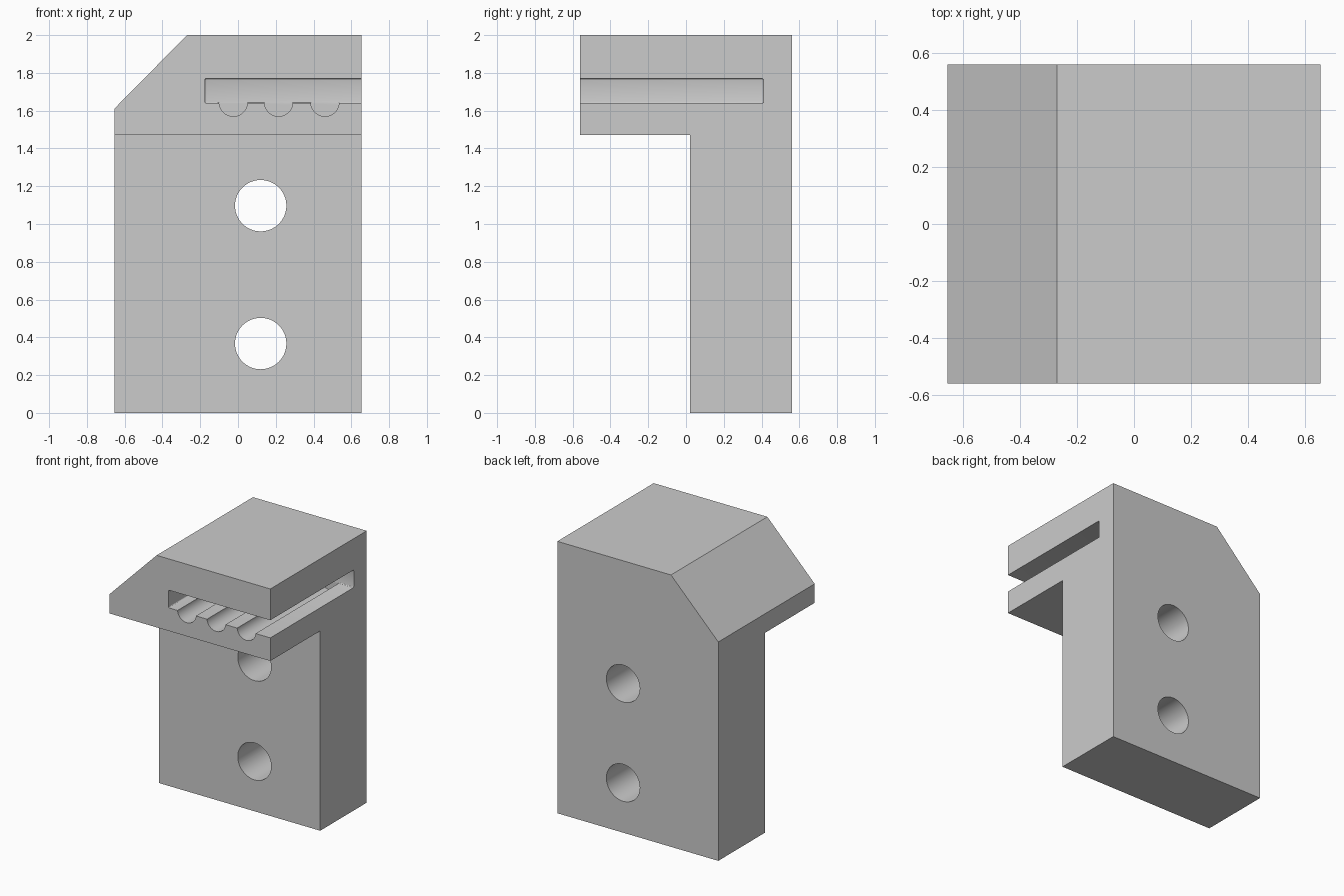
import bpy
import bmesh
from math import pi
from mathutils import Matrix, Vector

cube = bpy.data.objects.get("Cube")
if cube:
    bpy.data.objects.remove(cube, do_unlink=True)

HALF_W, HALF_D, TOP = 0.655, 0.56, 2.0

grey = bpy.data.materials.new("plain grey")
grey.use_nodes = True
colour = (0.6, 0.6, 0.6, 1)
grey.diffuse_color = colour
grey.node_tree.nodes["Principled BSDF"].inputs["Base Color"].default_value = colour


def finish(bm, name):
    bmesh.ops.recalc_face_normals(bm, faces=bm.faces)
    mesh = bpy.data.meshes.new(name)
    bm.to_mesh(mesh)
    bm.free()
    mesh.materials.append(grey)
    obj = bpy.data.objects.new(name, mesh)
    bpy.context.collection.objects.link(obj)
    return obj


def prism(name, outline, y0, y1):
    """Extrude an x-z outline along y."""
    bm = bmesh.new()
    face = bm.faces.new([bm.verts.new((x, y0, z)) for x, z in outline])
    out = bmesh.ops.extrude_face_region(bm, geom=[face])
    verts = [g for g in out["geom"] if isinstance(g, bmesh.types.BMVert)]
    bmesh.ops.translate(bm, verts=verts, vec=(0, y1 - y0, 0))
    return finish(bm, name)


def box(name, low, high, bevel=0):
    low, high = Vector(low), Vector(high)
    bm = bmesh.new()
    place = Matrix.Translation((low + high) / 2) @ Matrix.Diagonal((*(high - low), 1))
    bmesh.ops.create_cube(bm, size=1, matrix=place)
    if bevel:
        bmesh.ops.bevel(bm, geom=bm.edges[:], offset=bevel, segments=3,
                        profile=0.5, affect='EDGES')
    return finish(bm, name)


def rod(name, x, z, radius, y0, y1):
    """Round bar running along y."""
    bm = bmesh.new()
    place = Matrix.Translation((x, (y0 + y1) / 2, z)) @ Matrix.Rotation(pi / 2, 4, 'X')
    bmesh.ops.create_cone(bm, cap_ends=True, segments=64, radius1=radius,
                          radius2=radius, depth=y1 - y0, matrix=place)
    return finish(bm, name)


def cut(target, cutter):
    mod = target.modifiers.new(cutter.name, 'BOOLEAN')
    mod.operation = 'DIFFERENCE'
    mod.solver = 'EXACT'
    mod.object = cutter
    cutter.hide_render = True
    cutter.hide_set(True)


# Block with one chamfered upper corner
bracket = prism("bracket", [(-HALF_W, 0), (HALF_W, 0), (HALF_W, TOP),
                            (-0.27, TOP), (-HALF_W, 1.61)], -HALF_D, HALF_D)

# Space below the overhanging head
cutters = [box("overhang_cutter", (-1, -1, -1), (1, 0.02, 1.47))]

# Slot open to the front and the left side
cutters.append(box("slot_cutter", (-0.175, -1, 1.64), (1, 0.41, 1.77), 0.008))

# Round grooves in the slot floor
for i, x in enumerate((-0.025, 0.215, 0.46)):
    cutters.append(rod(f"groove_cutter_{i + 1}", x, 1.645, 0.075, -1, 0.409))

# Bolt holes through the back plate
for name, z in (("lower", 0.367), ("upper", 1.097)):
    cutters.append(rod(f"{name}_hole_cutter", 0.12, z, 0.136, -0.2, 1))

for cutter in cutters:
    cut(bracket, cutter)

# Bake the cuts, remove the helpers and smooth the round walls
bpy.ops.object.select_all(action='DESELECT')
bpy.context.view_layer.objects.active = bracket
bracket.select_set(True)
for mod in list(bracket.modifiers):
    bpy.ops.object.modifier_apply(modifier=mod.name)
for cutter in cutters:
    bpy.data.objects.remove(cutter, do_unlink=True)
bpy.ops.object.shade_smooth_by_angle(angle=pi / 6)
